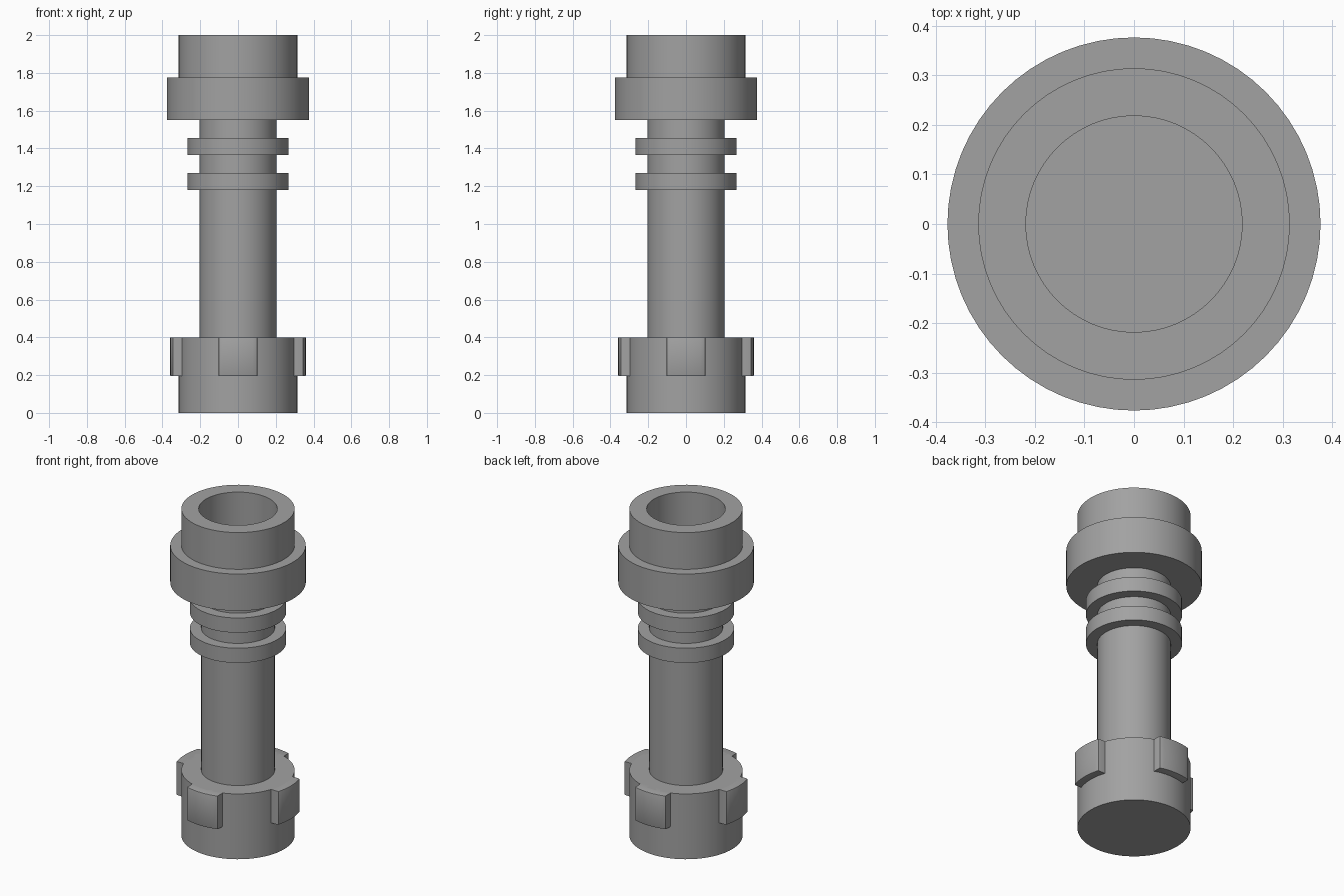
import bpy
import bmesh
from math import asin, cos, sin, pi, radians
from mathutils import Matrix

cube = bpy.data.objects.get("Cube")
if cube:
    bpy.data.objects.remove(cube, do_unlink=True)

grey = bpy.data.materials.new("mid grey")
grey.use_nodes = True
colour = (0.36, 0.36, 0.36, 1)
grey.diffuse_color = colour
grey.node_tree.nodes["Principled BSDF"].inputs["Base Color"].default_value = colour

SEGMENTS = 64
BASE_R, SHAFT_R, RING_R, COLLAR_R, SOCKET_R = 0.314, 0.204, 0.267, 0.376, 0.218


def finish(name, bm):
    """Turn a bmesh into a smooth shaded object with sharp edges kept."""
    bmesh.ops.recalc_face_normals(bm, faces=bm.faces)
    mesh = bpy.data.meshes.new(name)
    bm.to_mesh(mesh)
    bm.free()
    mesh.materials.append(grey)
    obj = bpy.data.objects.new(name, mesh)
    bpy.context.collection.objects.link(obj)
    bpy.ops.object.select_all(action='DESELECT')
    obj.select_set(True)
    bpy.context.view_layer.objects.active = obj
    bpy.ops.object.shade_smooth_by_angle(angle=radians(30))
    return obj


def lathe(name, profile):
    """Spin (radius, height) points about z; both ends lie on the axis."""
    bm = bmesh.new()
    verts = [bm.verts.new((r, 0, z)) for r, z in profile]
    edges = [bm.edges.new(pair) for pair in zip(verts, verts[1:])]
    bmesh.ops.spin(bm, geom=verts + edges, axis=(0, 0, 1), cent=(0, 0, 0),
                   angle=2 * pi, steps=SEGMENTS)
    bmesh.ops.remove_doubles(bm, verts=bm.verts, dist=0.0001)
    return finish(name, bm)


# Handle: base, shaft, two grip rings, collar and open socket in one skin
profile = [(0, 0), (BASE_R, 0), (BASE_R, 0.4), (SHAFT_R, 0.4)]
for low, high in ((1.18, 1.27), (1.365, 1.455)):
    profile += [(SHAFT_R, low), (RING_R, low), (RING_R, high), (SHAFT_R, high)]
profile += [(SHAFT_R, 1.55), (COLLAR_R, 1.55), (COLLAR_R, 1.775),
            (BASE_R, 1.775), (BASE_R, 2), (SOCKET_R, 2), (SOCKET_R, 1.6), (0, 1.6)]
lathe("handle", profile)


# Base lugs: parallel-sided blocks with a curved outer face
def lug(name, turn, half=0.103, outer=0.36, inner=0.28, low=0.195, high=0.4):
    bm = bmesh.new()
    reach = asin(half / outer)
    angles = [reach * (i / 4 - 1) for i in range(9)]
    outline = [(outer * cos(a), outer * sin(a)) for a in angles]
    outline += [(inner, half), (inner, -half)]
    face = bm.faces.new([bm.verts.new((x, y, low)) for x, y in outline])
    top = bmesh.ops.extrude_face_region(bm, geom=[face])["geom"]
    bmesh.ops.translate(bm, vec=(0, 0, high - low),
                        verts=[v for v in top if isinstance(v, bmesh.types.BMVert)])
    # Soften the four upright and outer edges slightly
    bm.normal_update()
    corners = [e for e in bm.edges if e.calc_face_angle(0) > 1
               and all(v.co.x > inner + 0.01 for v in e.verts)]
    bmesh.ops.bevel(bm, geom=corners, offset=0.005, segments=2,
                    profile=0.5, affect='EDGES')
    bmesh.ops.rotate(bm, verts=bm.verts, matrix=Matrix.Rotation(turn, 3, 'Z'))
    finish(name, bm)


for i, side in enumerate(("left", "back", "right", "front")):
    lug(side + "_base_lug", i * pi / 2)
